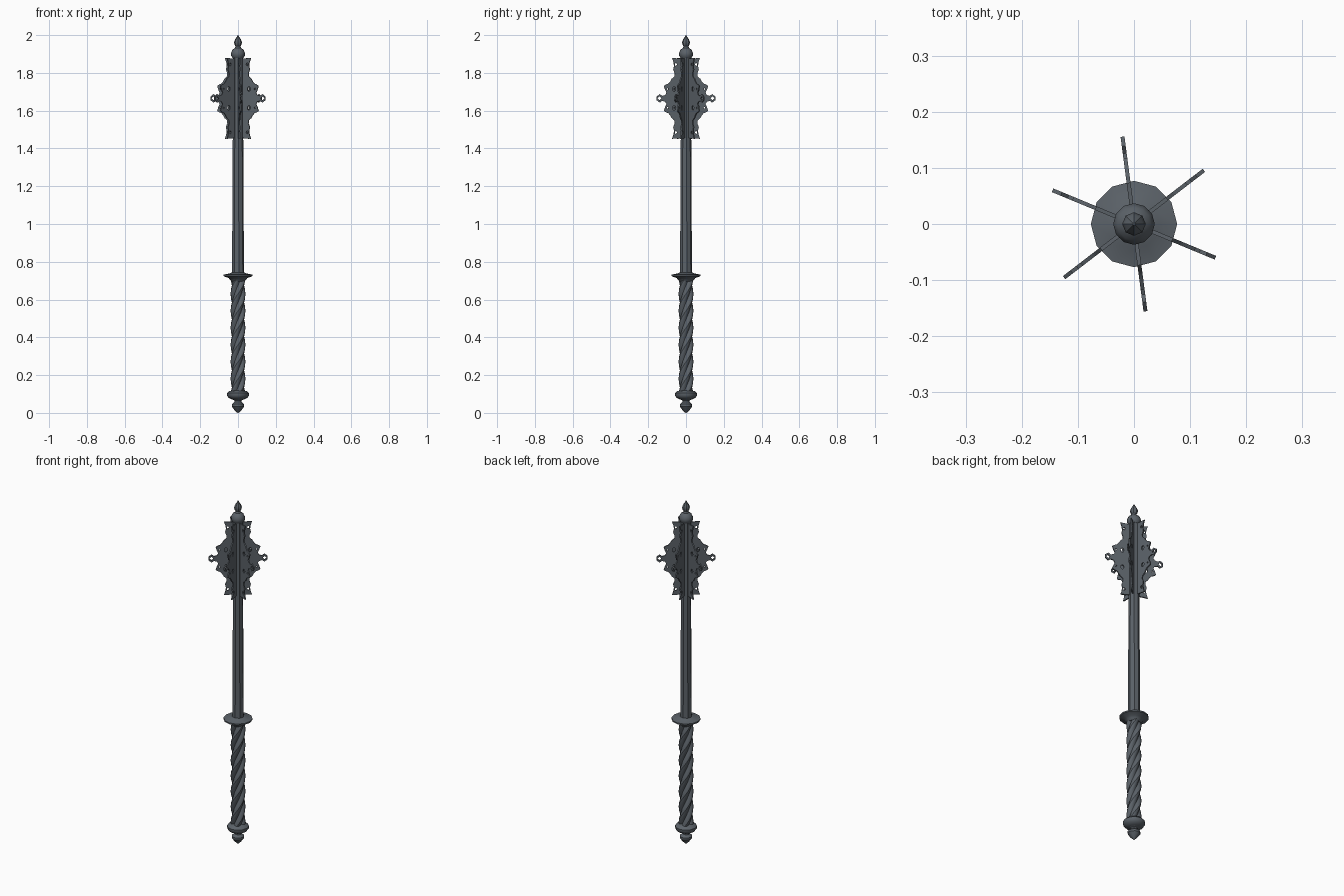
import bpy, bmesh, math
from mathutils import Matrix

cube = bpy.data.objects.get("Cube")
if cube:
    bpy.data.objects.remove(cube, do_unlink=True)

steel = bpy.data.materials.new("dark steel")
steel.use_nodes = True
colour = (0.105, 0.122, 0.14, 1)
steel.diffuse_color = colour
steel.node_tree.nodes["Principled BSDF"].inputs["Base Color"].default_value = colour


def add_object(name, bm):
    bmesh.ops.recalc_face_normals(bm, faces=bm.faces)
    mesh = bpy.data.meshes.new(name)
    bm.to_mesh(mesh)
    bm.free()
    mesh.materials.append(steel)
    obj = bpy.data.objects.new(name, mesh)
    bpy.context.collection.objects.link(obj)
    return obj


def skin(name, rings):
    """Join equal rings of points into a capped tube."""
    bm = bmesh.new()
    loops = [[bm.verts.new(p) for p in ring] for ring in rings]
    n = len(loops[0])
    for a, b in zip(loops, loops[1:]):
        for i in range(n):
            j = (i + 1) % n
            bm.faces.new((a[i], a[j], b[j], b[i]))
    bm.faces.new(loops[0][::-1])
    bm.faces.new(loops[-1])
    return add_object(name, bm)


def ring(r, z, sides, turn=0.0):
    return [(r * math.cos(turn + math.tau * i / sides),
             r * math.sin(turn + math.tau * i / sides), z) for i in range(sides)]


def lathe(name, profile, sides, turn=0.0):
    return skin(name, [ring(r, z, sides, turn) for r, z in profile])


# Pommel with its disc
lathe("pommel", [(0.003, 0), (0.018, 0.014), (0.033, 0.034), (0.033, 0.046), (0.018, 0.058),
                 (0.018, 0.066), (0.032, 0.072)], 12)
lathe("pommel_disc", [(0.03, 0.07), (0.05, 0.08), (0.058, 0.092), (0.058, 0.104),
                      (0.046, 0.115), (0.025, 0.12)], 12)

# Twisted grip with four rope strands
STRANDS, SIDES, STEPS, PITCH = 4, 24, 56, 0.36
grip_rings = []
for k in range(STEPS + 1):
    z = 0.115 + 0.59 * k / STEPS
    twist = math.tau * z / PITCH
    points = []
    for i in range(SIDES):
        a = math.tau * i / SIDES
        r = 0.026 + 0.013 * abs(math.cos(STRANDS * a / 2))
        points.append((r * math.cos(a + twist), r * math.sin(a + twist), z))
    grip_rings.append(points)
skin("twisted_grip", grip_rings)

# Flared guard and shaft
lathe("guard", [(0.034, 0.695), (0.042, 0.705), (0.05, 0.714), (0.077, 0.724), (0.077, 0.732),
                (0.045, 0.738), (0.034, 0.744)], 12)
lathe("shaft", [(0.032, 0.73), (0.028, 1.45), (0.028, 1.89)], 8, math.radians(7.5))

# Domed cap and pointed finial
lathe("cap", [(0.028, 1.878), (0.036, 1.89), (0.037, 1.905), (0.03, 1.922), (0.016, 1.932),
              (0.013, 1.942)], 12)
lathe("finial", [(0.012, 1.938), (0.019, 1.95), (0.021, 1.962), (0.016, 1.976),
                 (0.008, 1.988), (0.002, 2.0)], 8)

# Pierced flange: upper half outline as (radius, height above middle), mirrored below
half = [(0.157, 0.009), (0.140, 0.022), (0.127, 0.013), (0.111, 0.018), (0.104, 0.030),
        (0.112, 0.047), (0.118, 0.066), (0.106, 0.074), (0.094, 0.078), (0.084, 0.090),
        (0.076, 0.104), (0.062, 0.116), (0.060, 0.132), (0.068, 0.152), (0.064, 0.170),
        (0.066, 0.190), (0.074, 0.214), (0.022, 0.210)]
outline = half + [(r, -h) for r, h in reversed(half)]


def hole(r, h, w, t):
    return [(r + w * math.cos(math.tau * i / 8), h + t * math.sin(math.tau * i / 8))
            for i in range(8)]


holes = [[(0.130, 0), (0.141, 0.011), (0.153, 0), (0.141, -0.011)]]
for s in (1, -1):
    holes += [hole(0.064, s * 0.05, 0.009, 0.013), hole(0.054, s * 0.18, 0.006, 0.008),
              hole(0.098, s * 0.05, 0.004, 0.005)]

curve = bpy.data.curves.new("flange_outline", "CURVE")
curve.dimensions = "2D"
curve.fill_mode = "BOTH"
curve.extrude = 0.0035
for points in [outline] + holes:
    spline = curve.splines.new("POLY")
    spline.points.add(len(points) - 1)
    for p, (r, h) in zip(spline.points, points):
        p.co = (r, h, 0, 1)
    spline.use_cyclic_u = True
pattern = bpy.data.objects.new("flange_outline", curve)
bpy.context.collection.objects.link(pattern)
bpy.context.view_layer.update()
flat = bpy.data.meshes.new_from_object(
    pattern.evaluated_get(bpy.context.evaluated_depsgraph_get()))
bpy.data.objects.remove(pattern, do_unlink=True)

# Six flanges around the head
for k in range(6):
    bm = bmesh.new()
    bm.from_mesh(flat)
    bmesh.ops.remove_doubles(bm, verts=bm.verts, dist=0.0001)
    bm.transform(Matrix.Translation((0, 0, 1.665))
                 @ Matrix.Rotation(math.radians(37.5 + 60 * k), 4, "Z")
                 @ Matrix.Rotation(math.radians(90), 4, "X"))
    add_object("flange_%d" % (k + 1), bm)
bpy.data.meshes.remove(flat)

# Soften the round parts, keep hard edges
bpy.ops.object.select_all(action="DESELECT")
for obj in bpy.context.collection.objects:
    if obj.type == "MESH" and obj.data.materials and obj.data.materials[0] == steel:
        obj.select_set(True)
        bpy.context.view_layer.objects.active = obj
bpy.ops.object.shade_smooth_by_angle(angle=math.radians(35))
